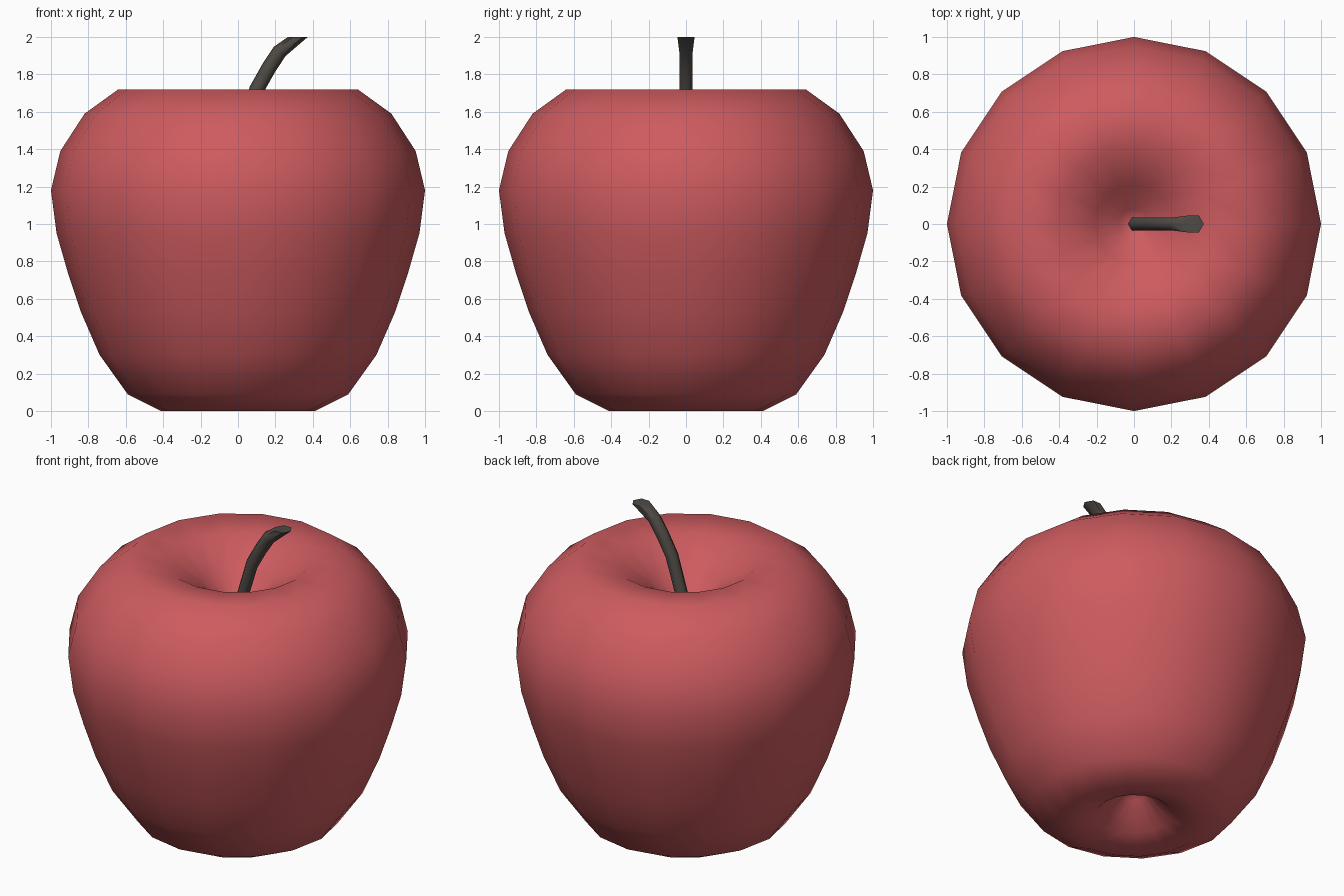
import bpy, bmesh
from math import cos, sin, pi, radians

if "Cube" in bpy.data.objects:
    bpy.data.objects.remove(bpy.data.objects["Cube"])


def material(name, rgb):
    m = bpy.data.materials.new(name)
    m.diffuse_color = (*rgb, 1)
    m.use_nodes = True
    m.node_tree.nodes["Principled BSDF"].inputs["Base Color"].default_value = m.diffuse_color
    return m


def make(name, bm, mat):
    bmesh.ops.recalc_face_normals(bm, faces=bm.faces)
    me = bpy.data.meshes.new(name)
    bm.to_mesh(me)
    bm.free()
    ob = bpy.data.objects.new(name, me)
    bpy.context.collection.objects.link(ob)
    me.materials.append(mat)
    return ob


def loft(bm, rings):
    # bridge consecutive rings of equal vertex count
    for a, b in zip(rings, rings[1:]):
        n = len(a)
        for i in range(n):
            j = (i + 1) % n
            bm.faces.new((a[i], a[j], b[j], b[i]))


red = material("apple red", (0.61, 0.105, 0.115))
brown = material("stem brown", (0.078, 0.068, 0.059))

# Fruit body: 16-sided lathe with a dimple at both poles
SIDES = 16
profile = [(0.08, 0.19), (0.22, 0.05), (0.41, 0.0), (0.59, 0.09), (0.74, 0.30),
           (0.84, 0.53), (0.91, 0.74), (0.97, 0.95), (1.0, 1.18), (0.95, 1.39),
           (0.82, 1.59), (0.64, 1.72), (0.41, 1.70), (0.21, 1.57), (0.08, 1.44)]
bm = bmesh.new()
rings = [[bm.verts.new((r * cos(2 * pi * i / SIDES), r * sin(2 * pi * i / SIDES), z))
          for i in range(SIDES)] for r, z in profile]
loft(bm, rings)
for ring, z in ((rings[0], 0.25), (rings[-1], 1.41)):
    pole = bm.verts.new((0, 0, z))
    for i in range(SIDES):
        bm.faces.new((ring[i], ring[(i + 1) % SIDES], pole))
body = make("fruit_body", bm, red)
body.data.polygons.foreach_set("use_smooth", [True] * len(body.data.polygons))

# Stem: six-sided bent rod, flared to a level cut end (x, z, radius, tilt)
path = [(0.0, 1.39, 0.04, 0), (0.10, 1.72, 0.04, 22), (0.165, 1.835, 0.04, 32),
        (0.222, 1.922, 0.04, 38), (0.32, 2.0, 0.053, 0)]
bm = bmesh.new()
rings = []
for x, z, r, tilt in path:
    t = radians(tilt)
    rings.append([bm.verts.new((x + r * cos(k * pi / 3) * cos(t), r * sin(k * pi / 3),
                                z - r * cos(k * pi / 3) * sin(t))) for k in range(6)])
loft(bm, rings)
bm.faces.new(rings[0])
bm.faces.new(rings[-1])
stem = make("stem", bm, brown)
bpy.context.view_layer.objects.active = stem
stem.select_set(True)
bpy.ops.object.shade_smooth_by_angle(angle=radians(62))
